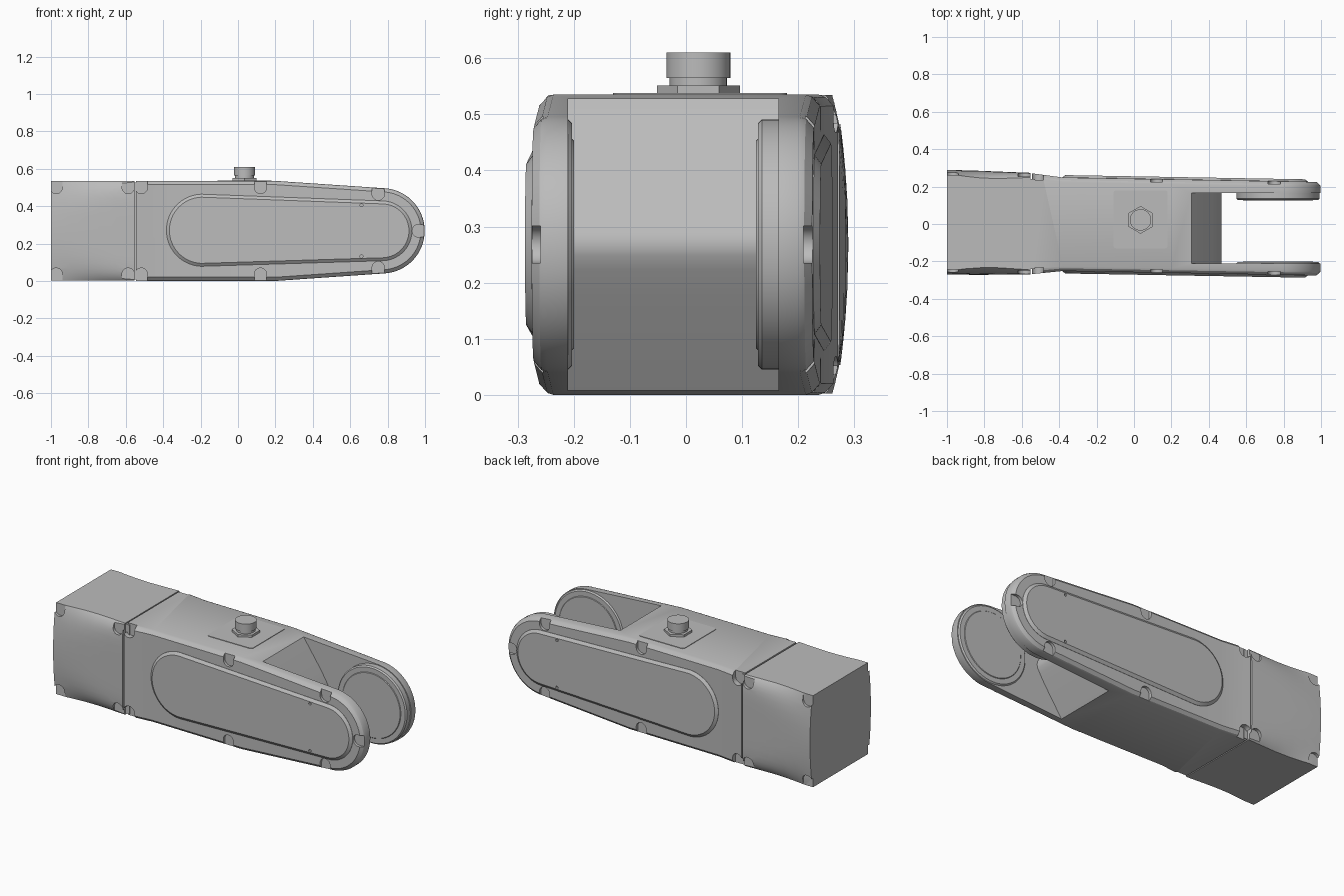
import bpy, bmesh
from math import sin, cos, radians, pi
from mathutils import Vector

cube = bpy.data.objects.get("Cube")
if cube:
    bpy.data.objects.remove(cube)

grey = bpy.data.materials.new("satin grey")
grey.use_nodes = True
COLOUR = (0.5, 0.5, 0.5, 1)
grey.diffuse_color = COLOUR
grey.node_tree.nodes["Principled BSDF"].inputs["Base Color"].default_value = COLOUR

MID = 0.268      # height of the centre line
TOP = 0.535
HUB_X = 0.77     # centre of the fork joint
SEAM = -0.55
parts = []


def drift(x):
    """Sideways offset of the centre plane along the arm."""
    return -0.008 - 0.0175 * x


def finish(bm, name):
    bmesh.ops.recalc_face_normals(bm, faces=bm.faces)
    me = bpy.data.meshes.new(name)
    bm.to_mesh(me)
    bm.free()
    me.materials.append(grey)
    ob = bpy.data.objects.new(name, me)
    bpy.context.scene.collection.objects.link(ob)
    parts.append(ob)
    return ob


def loft(bm, rings):
    """Skin a list of closed rings and cap both ends."""
    loops = [[bm.verts.new(p) for p in ring] for ring in rings]
    n = len(loops[0])
    for a, b in zip(loops, loops[1:]):
        for i in range(n):
            j = (i + 1) % n
            bm.faces.new((a[i], a[j], b[j], b[i]))
    bm.faces.new(loops[0])
    bm.faces.new(loops[-1])


def at_y(outline, y):
    return [Vector((x, y, z)) for x, z in outline]


def at_z(outline, z):
    return [Vector((x, y, z)) for x, y in outline]


def arc(cx, cz, r, start, end, n):
    angles = [radians(start + (end - start) * i / n) for i in range(n + 1)]
    return [(cx + r * cos(a), cz + r * sin(a)) for a in angles]


def circle(cx, cz, r, n=48, turn=0):
    return arc(cx, cz, r, turn, turn + 360, n)[:-1]


def cut(ob, cutter):
    cutter.hide_render = True
    parts.remove(cutter)
    mod = ob.modifiers.new("cut", 'BOOLEAN')
    mod.operation = 'DIFFERENCE'
    mod.solver = 'EXACT'
    mod.object = cutter
    bpy.context.view_layer.objects.active = ob
    bpy.ops.object.modifier_apply(modifier=mod.name)
    bpy.data.objects.remove(cutter)


def notch_cutter(name, spots, floor):
    """U-shaped screw pockets on both sides: x, z, radius, open direction."""
    bm = bmesh.new()
    for x, z, r, heading in spots:
        out = Vector((cos(radians(heading)), sin(radians(heading)))) * 0.12
        u = arc(x, z, r, heading + 90, heading + 270, 14)
        u += [(u[-1][0] + out.x, u[-1][1] + out.y), (u[0][0] + out.x, u[0][1] + out.y)]
        for side in (-1, 1):
            loft(bm, [at_y(u, drift(x) + side * floor), at_y(u, side * 0.4)])
    return finish(bm, name)


# Main arm housing: tapered outline with chamfered rims and a flare at the seam
def arm_outline(d):
    low, high = d, TOP - d
    pts = [(SEAM + 0.004, low), (0.2, low)]
    pts += arc(HUB_X, MID, 0.228 - d, -86, 86, 40)
    return pts + [(0.2, high), (SEAM + 0.004, high)]


bm = bmesh.new()
loft(bm, [at_y(arm_outline(d), y) for d, y in
          ((0.02, -0.25), (0.004, -0.236), (0, -0.225),
           (0, 0.225), (0.004, 0.236), (0.02, 0.25))])
bmesh.ops.bisect_plane(bm, geom=bm.verts[:] + bm.edges[:] + bm.faces[:],
                       plane_co=(-0.38, 0, 0), plane_no=(1, 0, 0))
for v in bm.verts:
    flare = 1 + 0.08 * max(0, (-0.38 - v.co.x) / 0.17)
    v.co.y = v.co.y * flare + drift(v.co.x)
arm = finish(bm, "arm_housing")

# Fork gap with a wedge-shaped root
half = [(0.29, 0.29), (0.305, 0.262), (0.42, 0.095), (0.45, 0.045), (0.464, 0.02)]
gap = [(1.2, MID + 0.29)] + [(x, MID + z) for x, z in half] + [(0.468, MID)]
gap += [(x, MID - z) for x, z in reversed(half)] + [(1.2, MID - 0.29)]
bm = bmesh.new()
loft(bm, [at_y(gap, -0.21), at_y(gap, 0.165)])
cut(arm, finish(bm, "gap_cutter"))

R = 0.033
spots = [(HUB_X + 0.194, MID, R, 0)]
for s in (-1, 1):
    spots += [(-0.517, MID + s * 0.232, R, s * 90),
              (0.12, MID + s * 0.232, R, s * 90),
              (0.75, MID + s * 0.197, R, s * 90)]
cut(arm, notch_cutter("arm_notch_cutter", spots, 0.234))


# Joint discs on the inner faces of the fork
for name, inner, outer in (("front_joint_disc", -0.2, -0.24),
                           ("back_joint_disc", 0.125, 0.19)):
    s = 1 if outer > inner else -1
    bm = bmesh.new()
    loft(bm, [at_y(circle(HUB_X, MID, r, 64), y) for r, y in
              ((0.185, inner), (0.188, inner + s * 0.003), (0.216, inner + s * 0.003),
               (0.223, inner + s * 0.01), (0.223, outer))])
    finish(bm, name)


# Raised side panels with two pin holes each
def panel_outline(d):
    return (arc(HUB_X, MID, 0.16 - d, -88, 88, 32)
            + arc(-0.19, MID + 0.003, 0.193 - d, 92, 268, 32))


for name, s in (("front_panel", -1), ("back_panel", 1)):
    bm = bmesh.new()
    loft(bm, [at_y(panel_outline(d), s * y) for d, y in
              ((0, 0.24), (0, 0.251), (0.016, 0.263))])
    for v in bm.verts:
        v.co.y += drift(v.co.x)
    panel = finish(bm, name)
    bm = bmesh.new()
    for z in (MID - 0.137, MID + 0.137):
        loft(bm, [at_y(circle(0.66, z, 0.008, 12), drift(0.66) + s * y) for y in (0.253, 0.3)])
    cut(panel, finish(bm, "pin_hole_cutter"))

# Base block: bulged end blending to a squarer section at the seam
steps = (0, 0.3, 0.5, 0.65, 0.76, 0.84, 0.9, 0.95, 0.98, 1)
levels = [-u for u in reversed(steps[1:])] + list(steps)
stations = ((-1, 0.28, 0.022, 2), (-0.96, 0.28, 0.025, 2.4), (-0.9, 0.279, 0.032, 3.2),
            (-0.82, 0.278, 0.038, 4.5), (-0.74, 0.276, 0.038, 6),
            (-0.65, 0.274, 0.032, 8), (SEAM - 0.004, 0.272, 0.025, 10))
rings = []
for x, w, drop, power in stations:
    side = [(w - drop * abs(u) ** power, MID + u * 0.266) for u in levels]
    ring = [(x, drift(x) + y, z) for y, z in side]
    ring += [(x, drift(x) - y, z) for y, z in reversed(side)]
    rings.append(ring)
bm = bmesh.new()
loft(bm, rings)
block = finish(bm, "base_block")
spots = []
for s in (-1, 1):
    spots += [(-0.972, MID + s * 0.232, R, s * 90),
              (-0.587, MID + s * 0.232, R, s * 90)]
cut(block, notch_cutter("block_notch_cutter", spots, 0.252))

# Core visible inside the seam groove
bm = bmesh.new()
core = [(-0.24, 0.008), (0.24, 0.008), (0.24, TOP - 0.008), (-0.24, TOP - 0.008)]
loft(bm, [[(x, y, z) for y, z in core] for x in (SEAM - 0.02, SEAM + 0.02)])
finish(bm, "seam_core")

# Connector plate with rounded corners
px, py, hx, hy, pr = 0.035, 0.025, 0.145, 0.155, 0.015
corners = []
for sx, sy, a in ((1, 1, 0), (-1, 1, 90), (-1, -1, 180), (1, -1, 270)):
    corners += arc(px + sx * (hx - pr), py + sy * (hy - pr), pr, a, a + 90, 5)
bm = bmesh.new()
loft(bm, [at_z(corners, TOP - 0.01), at_z(corners, TOP + 0.003)])
finish(bm, "connector_plate")

# Cable connector: hex nut, collar and barrel
for name, r, n, low, high in (("connector_nut", 0.074, 6, TOP, 0.551),
                              ("connector_collar", 0.051, 32, 0.55, 0.566),
                              ("connector_barrel", 0.057, 48, 0.565, 0.61)):
    ring = circle(px, 0.022, r, n, 90)
    bm = bmesh.new()
    loft(bm, [at_z(ring, low), at_z(ring, high)])
    finish(bm, name)

# Smooth shading with sharp edges kept
bpy.ops.object.select_all(action='DESELECT')
for ob in parts:
    ob.select_set(True)
bpy.context.view_layer.objects.active = arm
bpy.ops.object.shade_smooth_by_angle(angle=radians(28))
